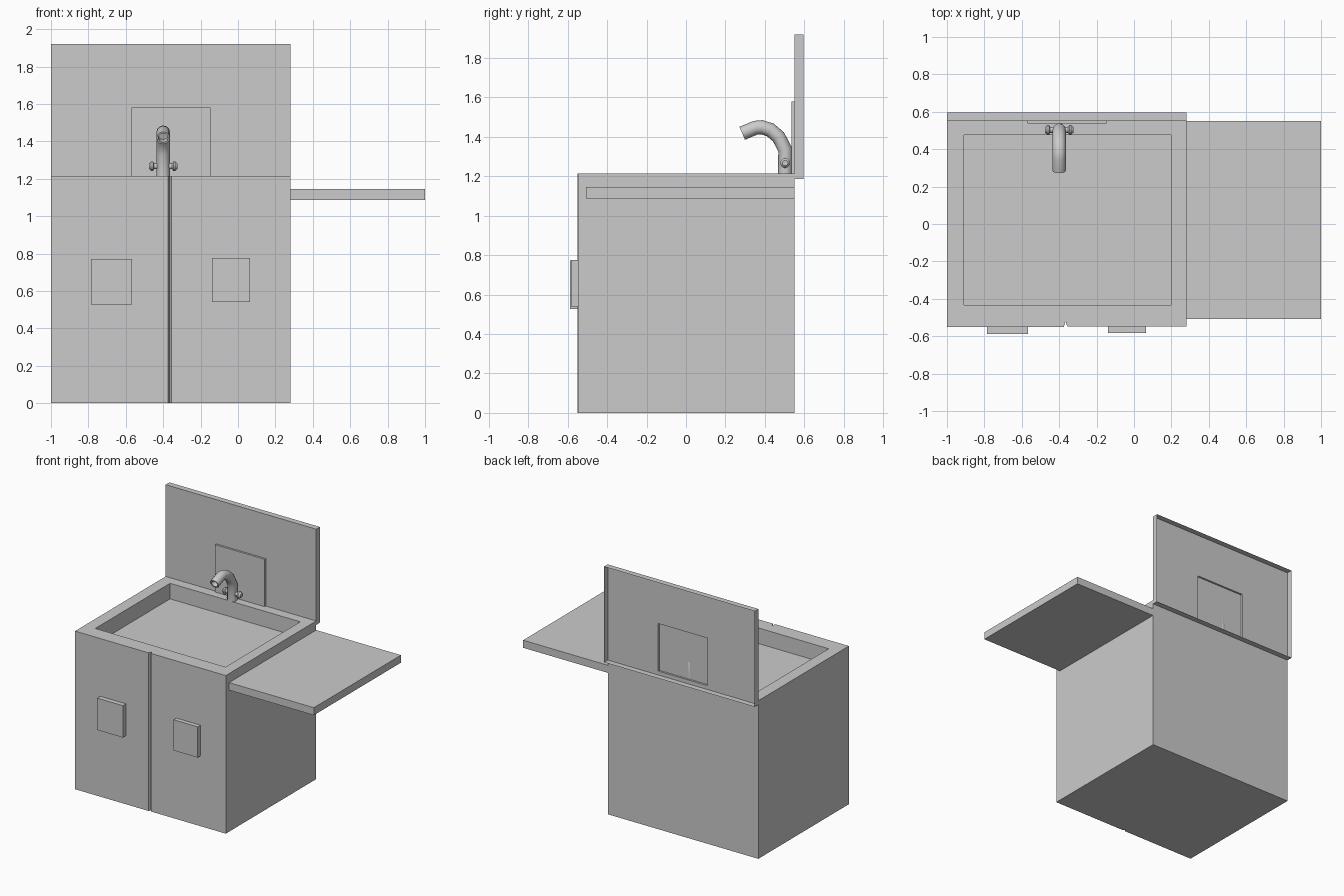
import bpy, bmesh, math
from mathutils import Vector

if "Cube" in bpy.data.objects:
    bpy.data.objects.remove(bpy.data.objects["Cube"])


def make(name, bm, smooth=False):
    bmesh.ops.remove_doubles(bm, verts=bm.verts, dist=1e-5)
    me = bpy.data.meshes.new(name)
    bm.to_mesh(me)
    bm.free()
    ob = bpy.data.objects.new(name, me)
    bpy.context.collection.objects.link(ob)
    if smooth:
        bpy.ops.object.select_all(action='DESELECT')
        bpy.context.view_layer.objects.active = ob
        ob.select_set(True)
        bpy.ops.object.shade_smooth_by_angle(angle=math.radians(35))
    return ob


def prism(name, outline, z0, z1):
    """Extrude an xy outline from z0 to z1."""
    bm = bmesh.new()
    face = bm.faces.new([bm.verts.new((x, y, z0)) for x, y in outline])
    new = bmesh.ops.extrude_face_region(bm, geom=[face])["geom"]
    for v in new:
        if isinstance(v, bmesh.types.BMVert):
            v.co.z = z1
    bmesh.ops.recalc_face_normals(bm, faces=bm.faces)
    return make(name, bm)


def box(name, x0, x1, y0, y1, z0, z1):
    return prism(name, [(x0, y0), (x1, y0), (x1, y1), (x0, y1)], z0, z1)


def tube(name, rings, sides=12):
    """Skin rings of (centre, axis, radius); both ends are capped."""
    bm = bmesh.new()
    loops = []
    for c, axis, r in rings:
        c, axis = Vector(c), Vector(axis).normalized()
        side = Vector((1, 0, 0)) if abs(axis.x) < 0.9 else Vector((0, 1, 0))
        up = axis.cross(side)
        loops.append([bm.verts.new(c + r * (side * math.cos(a) + up * math.sin(a)))
                      for a in (2 * math.pi * i / sides for i in range(sides))])
    for a, b in zip(loops, loops[1:]):
        for i in range(sides):
            j = (i + 1) % sides
            bm.faces.new((a[i], a[j], b[j], b[i]))
    bm.faces.new(loops[0][::-1])
    bm.faces.new(loops[-1])
    bmesh.ops.recalc_face_normals(bm, faces=bm.faces)
    return make(name, bm, True)


# Cabinet with a V groove between the doors and a sunken basin
cabinet = prism("cabinet", [(-1, -0.55), (-0.375, -0.55), (-0.366, -0.522), (-0.356, -0.548),
                            (0.28, -0.548), (0.28, 0.55), (-1, 0.55)], 0, 1.215)
cutter = box("basin_cutter", -0.91, 0.197, -0.433, 0.475, 1.095, 1.4)
cutter.hide_render = True
mod = cabinet.modifiers.new("basin", 'BOOLEAN')
mod.operation = 'DIFFERENCE'
mod.solver = 'EXACT'
mod.object = cutter
bpy.context.view_layer.objects.active = cabinet
bpy.ops.object.modifier_apply(modifier=mod.name)
bpy.data.objects.remove(cutter)

# Door handles and side shelf
box("left_handle", -0.785, -0.568, -0.588, -0.55, 0.527, 0.772)
box("right_handle", -0.14, 0.065, -0.582, -0.548, 0.54, 0.776)
box("side_shelf", 0.28, 1.0, -0.507, 0.55, 1.087, 1.145)

# Backsplash: open-backed shell with a raised plate pressed out of the front
xs, zs = [-1, -0.57, -0.148, 0.28], [1.185, 1.215, 1.58, 1.92]
bm = bmesh.new()
grid = [[bm.verts.new((x, 0.55, z)) for x in xs] for z in zs]
faces = [[bm.faces.new((grid[r][c], grid[r][c + 1], grid[r + 1][c + 1], grid[r + 1][c]))
          for c in range(3)] for r in range(3)]
rim = [e for e in bm.edges if e.is_boundary]
for v in bmesh.ops.extrude_edge_only(bm, edges=rim)["geom"]:
    if isinstance(v, bmesh.types.BMVert):
        v.co.y = 0.595
plate = faces[1][1]
bmesh.ops.inset_region(bm, faces=[plate], thickness=0.0005)
for v in plate.verts:
    v.co.y = 0.536
bmesh.ops.recalc_face_normals(bm, faces=bm.faces)
if plate.normal.y > 0:
    bmesh.ops.reverse_faces(bm, faces=bm.faces)
make("backsplash", bm)

# Faucet spout following a bent path, with a hollow mouth
path = [Vector((-0.4, y, z)) for y, z in [(0.503, 1.215), (0.503, 1.335), (0.469, 1.40),
        (0.428, 1.435), (0.385, 1.449), (0.352, 1.446), (0.285, 1.418)]]
rings = []
for i, p in enumerate(path):
    d_in = (p - path[max(i - 1, 0)]).normalized()
    d_out = (path[min(i + 1, len(path) - 1)] - p).normalized()
    rings.append((p, d_in + d_out, 0.036))
end = (path[-1] - path[-2]).normalized()
rings += [(path[-1], end, 0.026), (path[-1] - end * 0.04, end, 0.026)]
tube("faucet_spout", rings)

# Two mirrored tap knobs
for name, s in (("left_tap", -1), ("right_tap", 1)):
    tube(name, [((-0.4 + s * d, 0.503, 1.267), (s, 0, 0), r) for d, r in
                [(0.02, 0.016), (0.048, 0.016), (0.054, 0.025), (0.064, 0.025), (0.077, 0.014)]])
